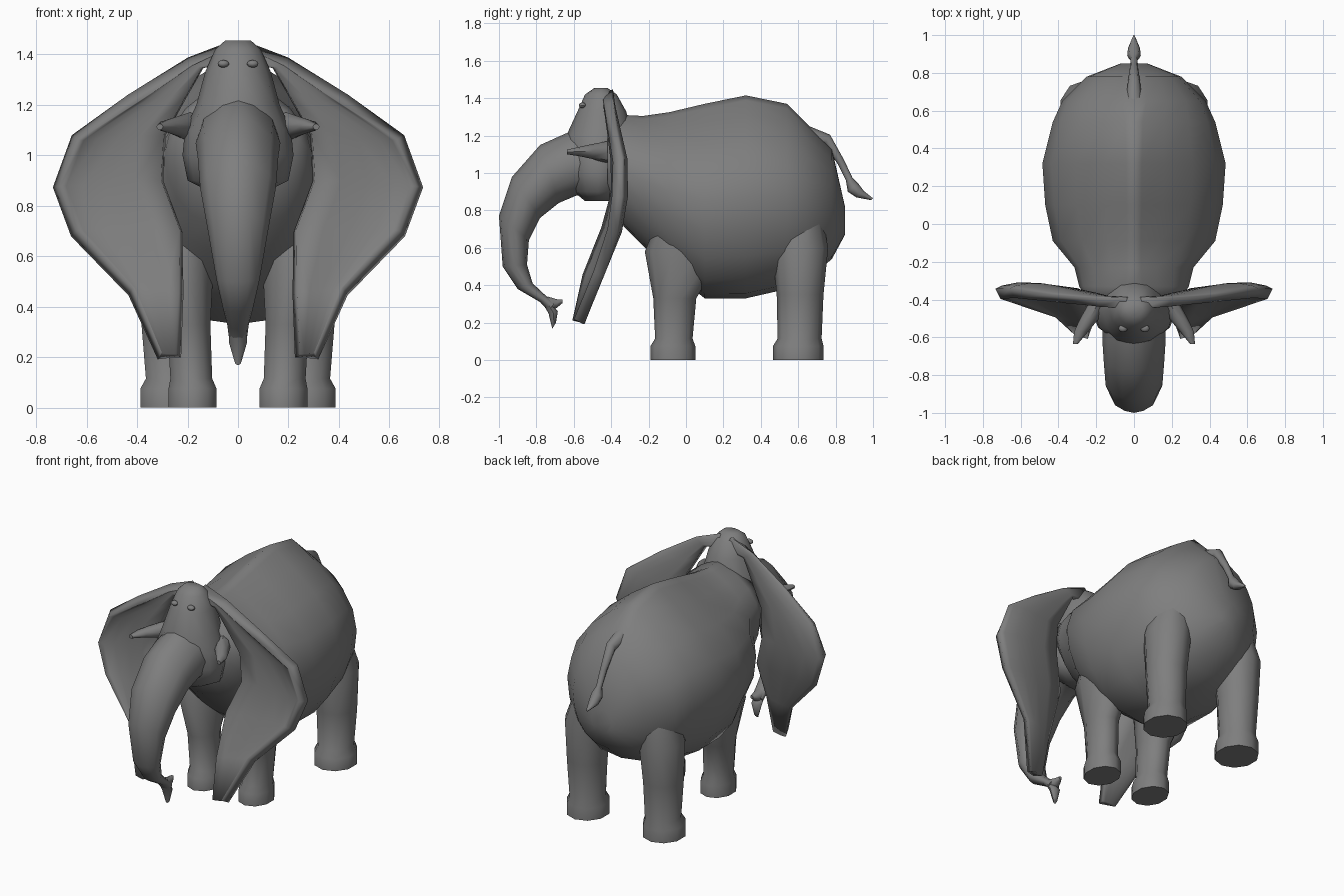
import bpy, bmesh
from math import sin, cos, pi, radians

# Dark grey hide
hide = bpy.data.materials.new("dark_grey")
hide.diffuse_color = (.21, .21, .21, 1)


def finish(name, bm, angle=40):
    bmesh.ops.recalc_face_normals(bm, faces=bm.faces)
    me = bpy.data.meshes.new(name)
    bm.to_mesh(me)
    bm.free()
    me.materials.append(hide)
    ob = bpy.data.objects.new(name, me)
    bpy.context.collection.objects.link(ob)
    bpy.ops.object.select_all(action='DESELECT')
    ob.select_set(True)
    bpy.context.view_layer.objects.active = ob
    bpy.ops.object.shade_smooth_by_angle(angle=radians(angle))
    return ob


def loft(name, rings, sides=12, side=1, angle=50, low=1):
    """Ring: side-view edge points (y1,z1), (y2,z2), half width, centre x, peak of the first edge."""
    bm = bmesh.new()
    loops = []
    for r in rings:
        y1, z1, y2, z2, hw = r[:5]
        cx = r[5] if len(r) > 5 else 0
        peak = r[6] if len(r) > 6 else 1
        loop = []
        for i in range(sides):
            a = 2 * pi * i / sides
            c, s = cos(a) / 2, sin(a)
            s = abs(s) ** (peak if c > 0 else low) * (1 if s > 0 else -1)
            loop.append(bm.verts.new((side * (cx + hw * s),
                                      (y1 + y2) / 2 + (y1 - y2) * c,
                                      (z1 + z2) / 2 + (z1 - z2) * c)))
        loops.append(loop)
    for a, b in zip(loops, loops[1:]):
        for i in range(sides):
            j = (i + 1) % sides
            bm.faces.new((a[i], a[j], b[j], b[i]))
    bm.faces.new(loops[0])
    bm.faces.new(loops[-1])
    bmesh.ops.remove_doubles(bm, verts=bm.verts, dist=1e-5)
    return finish(name, bm, angle)


# Body with ridged back: y, top z, bottom z, half width, peak
body = [(-.42, 1.25, .88, .24, 1.3), (-.33, 1.31, .71, .29, 1.6), (-.23, 1.305, .61, .315, 1.8),
        (-.09, 1.325, .48, .43, 2.1), (.1, 1.37, .33, .47, 2.1), (.32, 1.415, .33, .485, 2.1),
        (.54, 1.37, .38, .43, 1.9), (.65, 1.26, .43, .38, 1.5), (.78, 1.13, .54, .25, 1.2),
        (.85, .82, .67, .07, 1)]
loft("body", [(y, t, y, b, w, 0, p) for y, t, b, w, p in body], 20, angle=85, low=.82)

# Head: z, front y, back y, half width
head = [(1.455, -.49, -.42, .05), (1.42, -.54, -.37, .09), (1.33, -.58, -.32, .13),
        (1.2, -.64, -.28, .165), (1.1, -.64, -.28, .21), (1.0, -.63, -.3, .22),
        (.9, -.6, -.34, .2), (.85, -.54, -.4, .1)]
loft("head", [(f, z, b, z, w) for z, f, b, w in head])

# Trunk and its two finger tips
loft("trunk", [(-.54, 1.26, -.45, .86, .165, 0, 1.5), (-.635, 1.215, -.585, .88, .168, 0, 1.4),
               (-.78, 1.15, -.68, .84, .16, 0, 1.3), (-.93, .98, -.78, .76, .15, 0, 1.3),
               (-1.0, .77, -.84, .64, .12, 0, 1.3), (-.98, .5, -.85, .51, .085),
               (-.9, .38, -.82, .41, .06), (-.78, .31, -.745, .34, .042),
               (-.735, .26, -.70, .31, .037)])
loft("trunk_lower_finger", [(-.77, .31, -.71, .29, .036), (-.735, .25, -.685, .26, .035),
                            (-.715, .168, -.695, .2, .014)], 8)
loft("trunk_upper_finger", [(-.74, .34, -.71, .27, .034), (-.69, .325, -.69, .28, .026),
                            (-.66, .325, -.66, .305, .01)], 8)

# Tail with tuft
loft("tail", [(.66, 1.25, .70, 1.14, .04), (.77, 1.205, .74, 1.15, .032),
              (.845, 1.07, .81, 1.05, .022), (.89, .975, .855, .96, .018),
              (.92, .945, .865, .90, .036), (.95, .905, .91, .87, .032),
              (1.0, .865, .99, .855, .005)], 8)

# Legs: z, front y, back y, half width, centre x
front_leg = [(0, -.19, .05, .1, .18), (.075, -.19, .05, .1, .18), (.115, -.165, .035, .087, .185),
             (.33, -.175, .055, .09, .195), (.58, -.22, .2, .13, .22), (.78, -.14, .14, .1, .22)]
rear_leg = [(0, .465, .735, .125, .268), (.075, .465, .735, .125, .268), (.115, .49, .725, .105, .265),
            (.35, .485, .735, .122, .268), (.6, .46, .76, .135, .26), (.82, .48, .72, .1, .22)]

# Ear rows: inner x, inner z, outer x, outer z, inner y, outer y
ear = [(.0, 1.37, .04, 1.435, -.42, -.42), (.14, 1.345, .19, 1.37, -.41, -.415),
       (.2, 1.24, .425, 1.22, -.395, -.4), (.29, 1.08, .645, 1.07, -.375, -.375),
       (.3, .9, .72, .875, -.37, -.38), (.225, .7, .65, .69, -.425, -.405),
       (.225, .45, .425, .46, -.525, -.475), (.235, .205, .31, .205, -.58, -.575)]


def make_ear(name, side):
    bm = bmesh.new()
    rows = []
    for xi, zi, xo, zo, yi, yo in ear:
        row = []
        for t, d in ((0, 0), (.25, .04), (.5, .08), (.75, .09), (.93, .06), (1, .025)):
            row.append(bm.verts.new((side * (xi + (xo - xi) * t),
                                     yi + (yo - yi) * t + d * (xo - xi), zi + (zo - zi) * t)))
        rows.append(row)
    for a, b in zip(rows, rows[1:]):
        for i in range(5):
            bm.faces.new((a[i], a[i + 1], b[i + 1], b[i]))
    ob = finish(name, bm)
    mod = ob.modifiers.new("thickness", 'SOLIDIFY')
    mod.thickness = .06
    mod.offset = 0


for label, s in (("right", 1), ("left", -1)):
    for part, legs in (("front", front_leg), ("rear", rear_leg)):
        loft(f"{part}_leg_{label}", [(f, z, b, z, w, x) for z, f, b, w, x in legs], 10, s, 50)
    make_ear(f"ear_{label}", s)
    # Short tusk
    loft(f"tusk_{label}", [(-.42, 1.17, -.42, 1.05, .05, .19), (-.5, 1.155, -.5, 1.075, .05, .235),
                           (-.57, 1.14, -.57, 1.09, .037, .28), (-.635, 1.125, -.635, 1.1, .013, .31)],
         8, s)
    # Small eye
    bm = bmesh.new()
    bmesh.ops.create_uvsphere(bm, u_segments=10, v_segments=6, radius=1)
    bmesh.ops.scale(bm, vec=(.024, .02, .015), verts=bm.verts)
    bmesh.ops.translate(bm, vec=(s * .058, -.553, 1.362), verts=bm.verts)
    finish(f"eye_{label}", bm)
